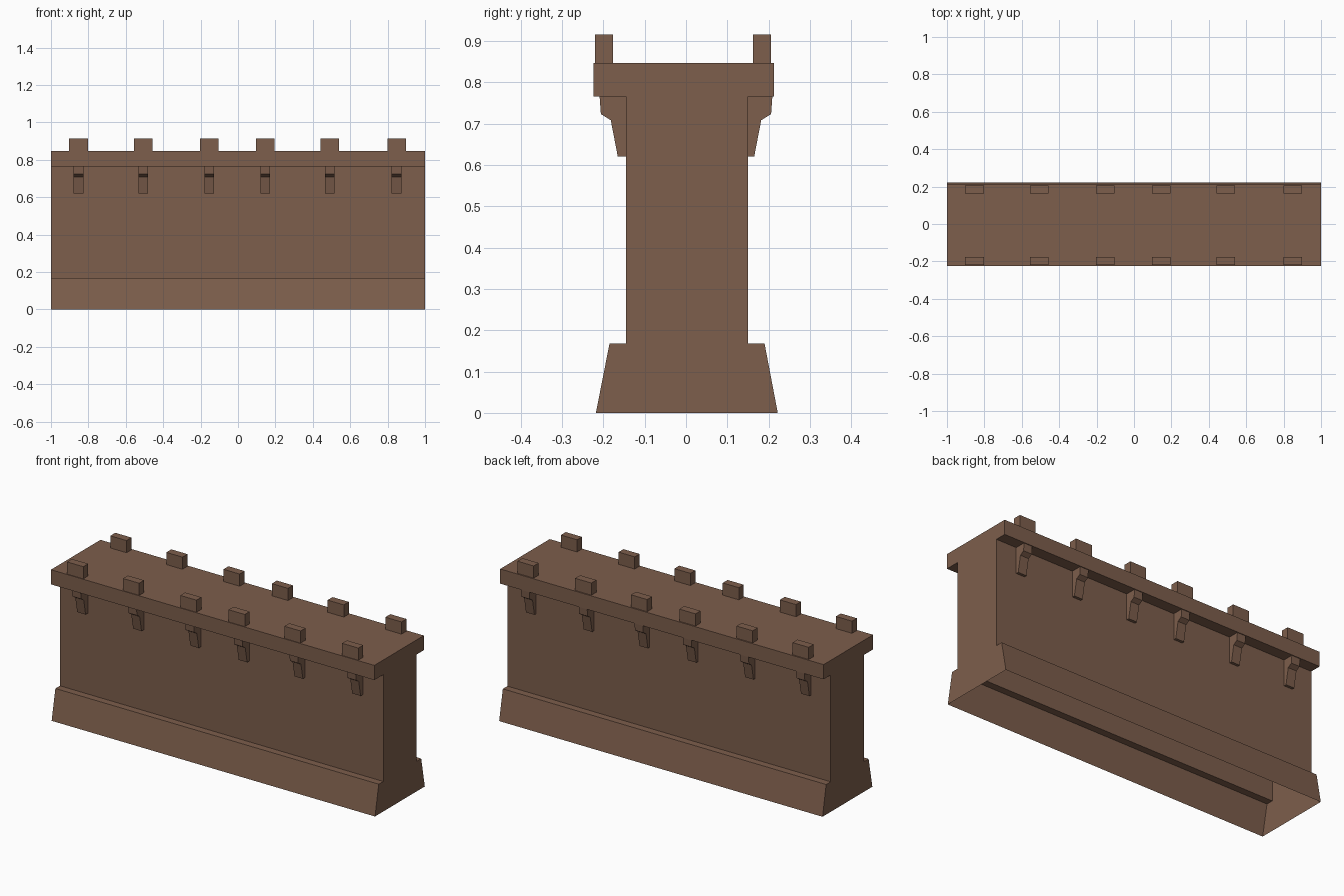
import bpy, bmesh

if "Cube" in bpy.data.objects:
    bpy.data.objects.remove(bpy.data.objects["Cube"])

brown = bpy.data.materials.new("brown stone")
brown.diffuse_color = (0.205, 0.112, 0.072, 1)
brown.use_nodes = True
brown.node_tree.nodes["Principled BSDF"].inputs["Base Color"].default_value = brown.diffuse_color


def extrude_profile(name, profile, spans, open_bottom=False):
    """Extrude a (y, z) profile along x once for every (x0, x1) span."""
    bm = bmesh.new()
    for x0, x1 in spans:
        a = [bm.verts.new((x0, y, z)) for y, z in profile]
        b = [bm.verts.new((x1, y, z)) for y, z in profile]
        bm.faces.new(a)
        bm.faces.new(b[::-1])
        n = len(profile)
        # the last side closes the profile, which is the underside of the wall
        for i in range(n - 1 if open_bottom else n):
            j = (i + 1) % n
            bm.faces.new((a[j], a[i], b[i], b[j]))
    # make every profile winding face outwards
    area = sum(p[0] * q[1] - q[0] * p[1]
               for p, q in zip(profile, profile[1:] + profile[:1]))
    if area > 0:
        bmesh.ops.reverse_faces(bm, faces=bm.faces)
    mesh = bpy.data.meshes.new(name)
    bm.to_mesh(mesh)
    bm.free()
    mesh.materials.append(brown)
    ob = bpy.data.objects.new(name, mesh)
    bpy.context.collection.objects.link(ob)
    return ob


def spans(centres, width):
    return [(c - width / 2, c + width / 2) for c in centres]


# Wall with sloped plinth and overhanging walkway, hollow and open underneath
wall = [(-0.218, 0), (-0.185, 0.168), (-0.145, 0.168), (-0.145, 0.765),
        (-0.224, 0.765), (-0.224, 0.847), (0.213, 0.847), (0.213, 0.765),
        (0.150, 0.765), (0.150, 0.168), (0.190, 0.168), (0.222, 0)]
extrude_profile("wall", wall, [(-1, 1)], open_bottom=True)

centres = [-0.853, -0.507, -0.153, 0.146, 0.491, 0.848]

# Merlons along both edges of the walkway
for side, y0, y1 in (("front", -0.220, -0.177), ("back", 0.162, 0.206)):
    extrude_profile(side + "_merlons",
                    [(y0, 0.847), (y1, 0.847), (y1, 0.915), (y0, 0.915)],
                    spans(centres, 0.1))

# Stepped corbels carrying the overhang
corbel = [(0.145, 0.62), (0.165, 0.62), (0.182, 0.708), (0.206, 0.723),
          (0.209, 0.765), (0.145, 0.765)]
for side, s in (("front", -1), ("back", 1)):
    extrude_profile(side + "_corbels", [(s * y, z) for y, z in corbel],
                    spans(centres, 0.052))
